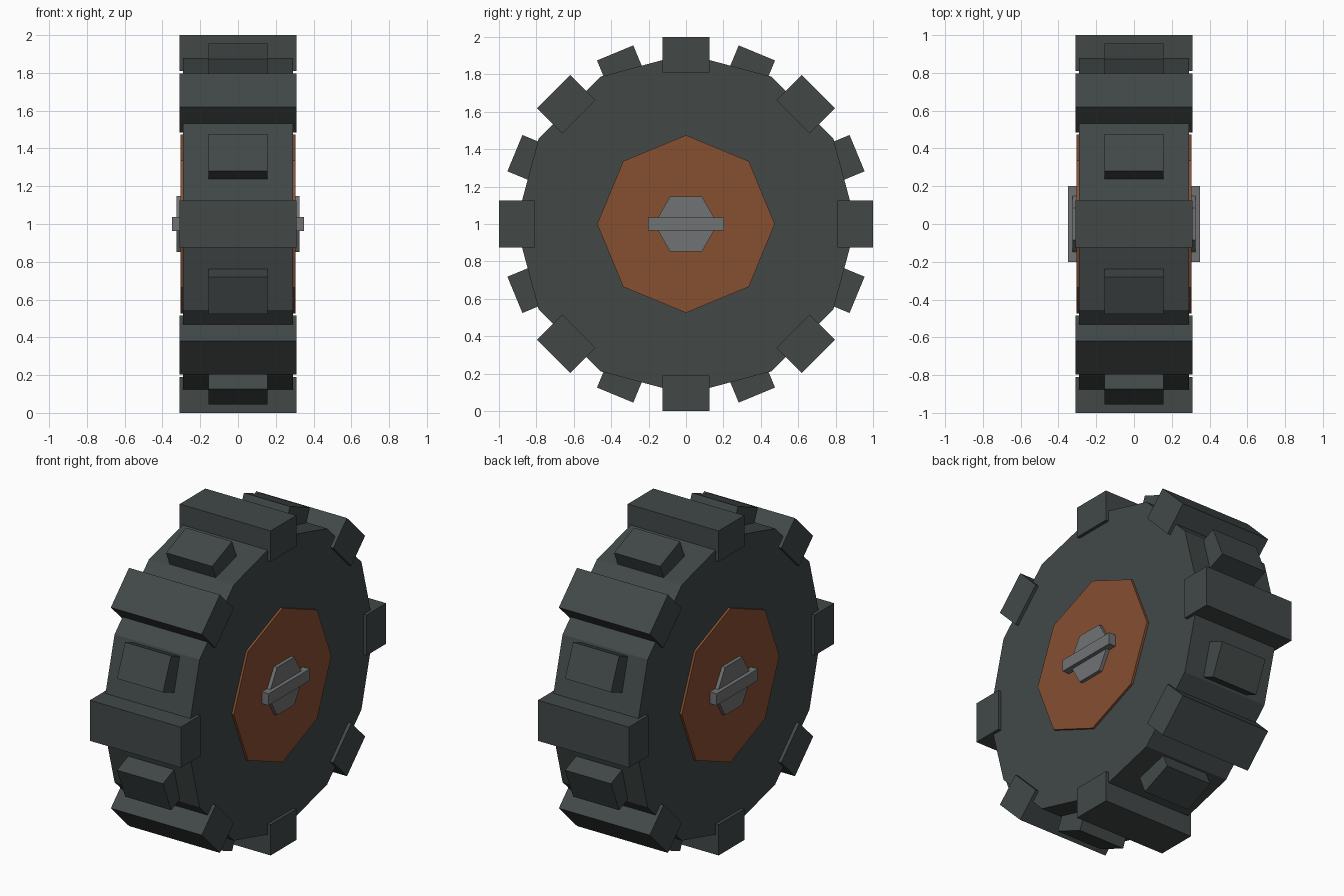
import bpy, bmesh, math
from mathutils import Matrix, Vector

if "Cube" in bpy.data.objects:
    bpy.data.objects.remove(bpy.data.objects["Cube"])


def material(name, rgb):
    m = bpy.data.materials.new(name)
    m.diffuse_color = (*rgb, 1)
    m.use_nodes = True
    m.node_tree.nodes["Principled BSDF"].inputs["Base Color"].default_value = m.diffuse_color
    return m


RUBBER = material("dark rubber", (0.054, 0.065, 0.064))
RUST = material("rust orange", (0.24, 0.077, 0.031))
STEEL = material("grey steel", (0.165, 0.168, 0.177))
CENTRE = Matrix.Translation((0, 0, 1))


def finish(name, bm, mat):
    bmesh.ops.recalc_face_normals(bm, faces=bm.faces[:])
    me = bpy.data.meshes.new(name)
    bm.to_mesh(me)
    bm.free()
    me.materials.append(mat)
    ob = bpy.data.objects.new(name, me)
    bpy.context.collection.objects.link(ob)
    return ob


def disc(name, sides, radius, x0, x1, start, mat):
    """Flat-sided prism along the x axis between x0 and x1."""
    bm = bmesh.new()
    ring = []
    for i in range(sides):
        a = start + math.tau * i / sides
        ring.append(bm.verts.new((x0, radius * math.cos(a), 1 + radius * math.sin(a))))
    face = bm.faces.new(ring)
    out = bmesh.ops.extrude_face_region(bm, geom=[face])
    moved = [v for v in out["geom"] if isinstance(v, bmesh.types.BMVert)]
    bmesh.ops.translate(bm, verts=moved, vec=(x1 - x0, 0, 0))
    return finish(name, bm, mat)


def box(name, lo, hi, mat, angle=0.0):
    """Box relative to the wheel centre, turned about the axle."""
    lo, hi = Vector(lo), Vector(hi)
    m = (CENTRE @ Matrix.Rotation(angle, 4, 'X') @ Matrix.Translation((lo + hi) / 2)
         @ Matrix.Diagonal((*(hi - lo), 1)))
    bm = bmesh.new()
    bmesh.ops.create_cube(bm, size=1, matrix=m)
    return finish(name, bm, mat)


# Twelve-sided tyre
disc("tyre", 12, 0.91, -0.29, 0.29, 0, RUBBER)

# Wide treads, with two small tread blocks between each neighbouring compass pair
for i in range(8):
    a = math.tau * i / 8
    box(f"wide_tread_{i + 1}", (-0.31, -0.125, 0.81), (0.31, 0.125, 1.0), RUBBER, a)
    box(f"small_tread_{i + 1}", (-0.157, -0.105, 0.81), (0.157, 0.105, 0.99),
        RUBBER, a + math.tau / 16)

# Hub plate, nut and bar on both sides
for side, s in (("right", 1), ("left", -1)):
    disc(f"hub_plate_{side}", 8, 0.475, s * 0.27, s * 0.304, 0, RUST)
    disc(f"hub_nut_{side}", 6, 0.17, s * 0.28, s * 0.326, 0, STEEL)
    xs = sorted((s * 0.28, s * 0.35))
    box(f"hub_bar_{side}", (xs[0], -0.202, -0.036), (xs[1], 0.202, 0.036), STEEL)
